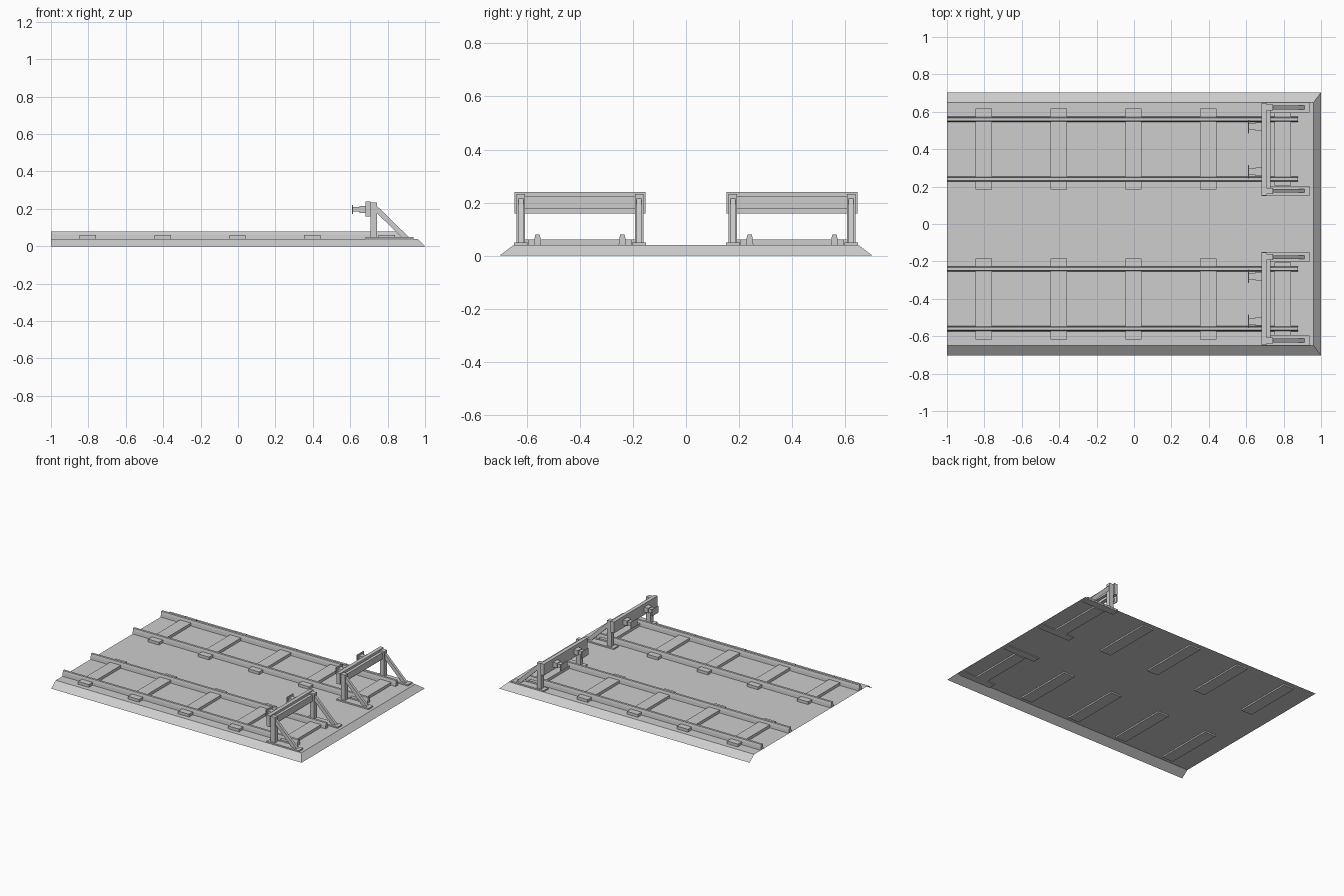
import bpy
import bmesh

cube = bpy.data.objects.get("Cube")
if cube:
    bpy.data.objects.remove(cube, do_unlink=True)

grey = bpy.data.materials.new("plain grey")
grey.use_nodes = True
GREY = (0.61, 0.61, 0.61, 1)
grey.diffuse_color = GREY
grey.node_tree.nodes["Principled BSDF"].inputs["Base Color"].default_value = GREY


def finish(name, bm):
    mesh = bpy.data.meshes.new(name)
    bm.to_mesh(mesh)
    bm.free()
    mesh.materials.append(grey)
    obj = bpy.data.objects.new(name, mesh)
    bpy.context.collection.objects.link(obj)
    return obj


def box(name, x, y, z):
    """Box from its low and high limits on each axis."""
    bm = bmesh.new()
    bmesh.ops.create_cube(bm, size=1)
    for v in bm.verts:
        v.co = [lim[0] if c < 0 else lim[1] for c, lim in zip(v.co, (x, y, z))]
    return finish(name, bm)


def prism(name, profile, place, start, end):
    """Extrude a closed 2D profile; place maps (a, b, depth) to a 3D point."""
    bm = bmesh.new()
    rings = [[bm.verts.new(place(a, b, d)) for a, b in profile] for d in (start, end)]
    n = len(profile)
    for i in range(n):
        j = (i + 1) % n
        bm.faces.new((rings[0][i], rings[0][j], rings[1][j], rings[1][i]))
    bm.faces.new(rings[0][::-1])
    bm.faces.new(rings[1])
    bmesh.ops.recalc_face_normals(bm, faces=bm.faces)
    return finish(name, bm)


def mid(centre, width):
    return (centre - width / 2, centre + width / 2)


# Ballast bed: an open sheet with three sloping edges
bm = bmesh.new()
top = [bm.verts.new(p) for p in ((-1, -.65, .04), (.96, -.65, .04), (.96, .65, .04), (-1, .65, .04))]
low = [bm.verts.new(p) for p in ((-1, -.703, 0), (1, -.703, 0), (1, .703, 0), (-1, .703, 0))]
bm.faces.new(top)
for i in range(3):
    bm.faces.new((low[i], low[i + 1], top[i + 1], top[i]))
finish("ballast_bed", bm)

RAIL = [(-.014, .04), (.014, .04), (.012, .062), (.008, .08), (-.008, .08), (-.012, .062)]
BRACE = [(.74, .218), (.74, .18), (.875, .048), (.914, .048)]

for track, yc in (("front", -.4), ("back", .4)):
    # Sleepers, the last one shorter
    for i in range(4):
        box(f"{track}_sleeper_{i + 1}", mid(-.803 + .4 * i, .087), mid(yc, .433), (.03, .06))
    box(f"{track}_end_sleeper", (.752, .84), mid(yc, .39), (.03, .06))

    # Buffer beam and the bar behind it
    box(f"{track}_buffer_beam", (.682, .709), mid(yc, .495), (.158, .239))
    box(f"{track}_rear_bar", (.709, .729), mid(yc, .43), (.175, .222))

    for side, s in (("right", -1), ("left", 1)):
        tag = f"{track}_{side}"
        prism(f"{tag}_rail", RAIL, lambda a, b, d: (d, yc + s * .16 + a, b), -1, .877)

        # Stop frame: foot plate, post and diagonal brace
        y = yc + s * .223
        box(f"{tag}_foot_plate", (.682, .938), mid(y, .052), (.034, .05))
        box(f"{tag}_post", (.709, .743), mid(y, .032), (.045, .233))
        prism(f"{tag}_brace", BRACE, lambda a, b, d: (a, d, b), *mid(y, .019))

        # Buffer: head, stem and mounting block
        y = yc + s * .12
        box(f"{tag}_buffer_head", (.609, .616), mid(y, .072), mid(.197, .048))
        box(f"{tag}_buffer_stem", (.616, .65), mid(y, .036), mid(.197, .024))
        box(f"{tag}_buffer_block", (.65, .682), mid(y, .046), mid(.197, .036))
